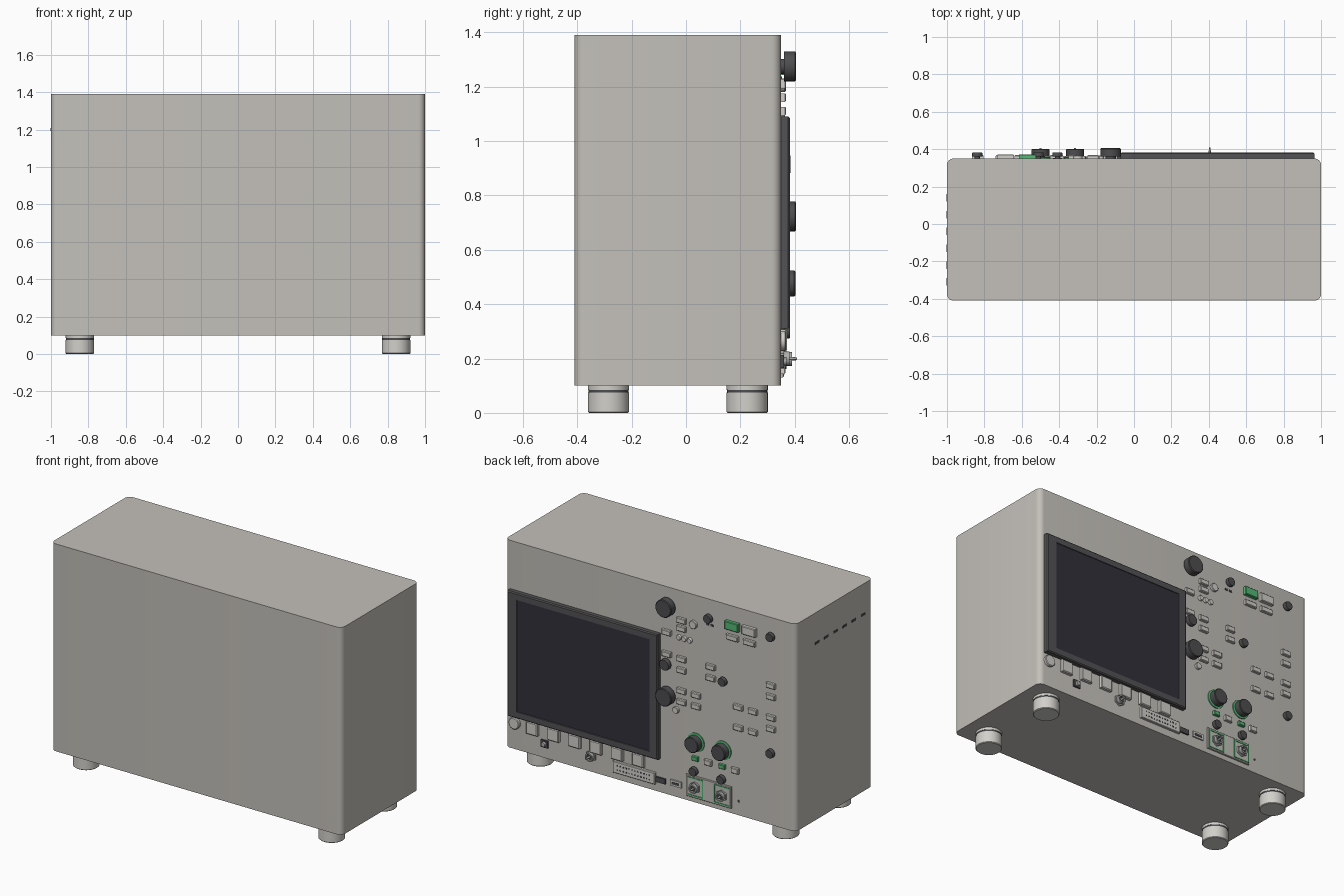
import bpy, bmesh, math
from mathutils import Matrix, Vector

cube = bpy.data.objects.get("Cube")
if cube:
    bpy.data.objects.remove(cube, do_unlink=True)

PANEL = 0.35                      # y of the control panel surface
TO_PANEL = Matrix.Rotation(-math.pi / 2, 4, "X")   # local z points out of the panel


def material(name, rgb):
    mat = bpy.data.materials.new(name)
    mat.use_nodes = True
    mat.diffuse_color = (*rgb, 1)
    mat.node_tree.nodes["Principled BSDF"].inputs["Base Color"].default_value = (*rgb, 1)
    return mat


CASE = material("warm grey case", (0.55, 0.53, 0.49))
KEY = material("pale key", (0.64, 0.63, 0.59))
KNOB = material("charcoal knob", (0.075, 0.075, 0.08))
FRAME = material("dark frame", (0.085, 0.085, 0.09))
SCREEN = material("screen black", (0.03, 0.03, 0.042))
GREEN = material("green", (0.09, 0.48, 0.18))
METAL = material("connector metal", (0.42, 0.42, 0.41))


def finish(name, bm, *mats):
    bmesh.ops.recalc_face_normals(bm, faces=bm.faces)
    mesh = bpy.data.meshes.new(name)
    bm.to_mesh(mesh)
    bm.free()
    for mat in mats:
        mesh.materials.append(mat)
    mesh.shade_smooth()
    mesh.set_sharp_from_angle(angle=math.radians(35))
    obj = bpy.data.objects.new(name, mesh)
    bpy.context.collection.objects.link(obj)
    return obj


def box_mesh(centre, size):
    bm = bmesh.new()
    bmesh.ops.create_cube(bm, size=1)
    bmesh.ops.scale(bm, vec=size, verts=bm.verts)
    bmesh.ops.translate(bm, vec=centre, verts=bm.verts)
    return bm


def plate(name, x, z, width, height, depth, mat, base=PANEL, bevel=0.0):
    """Block standing on the panel, with optionally softened front edges."""
    bm = box_mesh((x, base + depth / 2, z), (width, depth, height))
    if bevel:
        front = max(bm.faces, key=lambda f: f.calc_center_median().y)
        bmesh.ops.bevel(bm, geom=list(front.edges), offset=bevel, segments=1, affect="EDGES")
    return finish(name, bm, mat)


def turned(name, place, profile, mat, turn=TO_PANEL, sides=28):
    """Solid of revolution from (radius, height) points."""
    bm = bmesh.new()
    rings = []
    for radius, height in profile:
        ring = bmesh.ops.create_circle(bm, segments=sides, radius=radius)["verts"]
        bmesh.ops.translate(bm, vec=(0, 0, height), verts=ring)
        rings.append(ring)
    for low, high in zip(rings, rings[1:]):
        for i in range(sides):
            j = (i + 1) % sides
            bm.faces.new((low[i], low[j], high[j], high[i]))
    bm.faces.new(rings[0])
    bm.faces.new(rings[-1])
    bm.transform(Matrix.Translation(place) @ turn)
    return finish(name, bm, mat)


def disc(name, x, z, radius, depth, mat, base=PANEL):
    return turned(name, (x, base, z), [(radius, 0), (radius, depth * 0.8),
                                       (radius * 0.88, depth)], mat)


def knob(name, x, z, radius, depth):
    """Narrow neck under a wider cap."""
    return turned(name, (x, PANEL, z), [
        (radius * 0.5, 0), (radius * 0.5, 0.01), (radius, 0.01),
        (radius, depth - 0.004), (radius * 0.92, depth)], KNOB)


def coax(name, x, z, radius, base):
    """Coaxial socket: hex flange, barrel, dark mouth and pin."""
    turned(name + "_flange", (x, base, z), [(radius, 0), (radius, 0.01)], METAL, sides=6)
    turned(name + "_barrel", (x, base, z), [
        (radius * 0.72, 0), (radius * 0.72, 0.03), (radius * 0.5, 0.03),
        (radius * 0.5, 0.012)], METAL)
    disc(name + "_mouth", x, z, radius * 0.5, 0.02, KNOB, base)
    disc(name + "_pin", x, z, 0.006, 0.045, METAL, base)


# Case with rounded upright edges
bm = box_mesh((0, -0.03, 0.745), (2, 0.76, 1.29))
upright = [e for e in bm.edges if abs(e.verts[0].co.z - e.verts[1].co.z) > 0.5]
bmesh.ops.bevel(bm, geom=upright, offset=0.035, segments=6, profile=0.5, affect="EDGES")
finish("case", bm, CASE)

# Feet with a dark groove band
for side, x in (("right", -0.845), ("left", 0.845)):
    for end, y in (("front", -0.285), ("back", 0.225)):
        name = f"{end}_{side}_foot"
        turned(name, (x, y, 0), [(0.072, 0), (0.076, 0.004), (0.076, 0.075), (0.07, 0.075),
                                 (0.07, 0.085), (0.076, 0.085), (0.076, 0.102)],
               KEY, Matrix.Identity(4), 40)
        turned(name + "_band", (x, y, 0.075), [(0.074, 0), (0.074, 0.01)], KNOB,
               Matrix.Identity(4), 40)

# Vent slots on the right side
for i in range(6):
    finish(f"vent_slot_{i + 1}", box_mesh((-1, 0.14 - 0.09 * i, 1.2), (0.006, 0.04, 0.014)), KNOB)

# Display: bezel block with a recessed screen face
bm = box_mesh((0.447, 0.366, 0.7), (1.036, 0.032, 0.78))
front = max(bm.faces, key=lambda f: f.calc_center_median().y)
bmesh.ops.bevel(bm, geom=list(front.edges), offset=0.006, segments=1, affect="EDGES")
bm.faces.ensure_lookup_table()
front = max(bm.faces, key=lambda f: f.calc_center_median().y)
bmesh.ops.inset_region(bm, faces=[front], thickness=0.05)
for v in front.verts:
    if v.co.x < 0.4:
        v.co.x += 0.014
    else:
        v.co.x -= 0.024
bmesh.ops.inset_region(bm, faces=[front], thickness=0.002, depth=-0.004)
front.material_index = 1
finish("display", bm, FRAME, SCREEN)

# Knobs
for z in (1.275, 0.723):
    knob("large_knob", -0.125, z, 0.055, 0.055)
knob("medium_knob", -0.117, 0.915, 0.034, 0.035)
for x, z in ((-0.41, 1.277), (-0.838, 1.277), (-0.51, 0.912), (-0.838, 0.553),
             (-0.31, 0.3), (-0.5, 0.3)):
    knob("small_knob", x, z, 0.027, 0.032)

# Two input channels: ringed knob, select key, framed socket on a shared plate
plate("input_plate", -0.405, 0.198, 0.31, 0.135, 0.01, CASE, bevel=0.003)
for n, x in enumerate((-0.315, -0.5), 1):
    disc(f"channel_{n}_ring", x, 0.476, 0.058, 0.008, GREEN)
    knob(f"channel_{n}_knob", x, 0.476, 0.048, 0.052)
    plate(f"channel_{n}_key", x, 0.378, 0.042, 0.026, 0.018, GREEN, bevel=0.003)
    plate(f"channel_{n}_side_key", x - 0.088, 0.376, 0.05, 0.034, 0.018, KEY, bevel=0.004)
    for s in (-1, 1):
        plate(f"channel_{n}_border", x + s * 0.052, 0.198, 0.007, 0.115, 0.003, GREEN, 0.36)
        plate(f"channel_{n}_border", x, 0.198 + s * 0.054, 0.11, 0.007, 0.003, GREEN, 0.36)
    coax(f"channel_{n}_socket", x, 0.198, 0.036, 0.36)

# Push keys, given by column
columns = {
    -0.117: (1.11, 0.975),
    -0.22: (1.21, 1.16, 0.97, 0.9, 0.772, 0.703),
    -0.32: (0.772, 0.703),
    -0.42: (0.975, 0.906),
    -0.61: (0.775, 0.647),
    -0.71: (0.775, 0.647),
    -0.835: (0.97, 0.9, 0.77, 0.7),
}
for x, heights in columns.items():
    for z in heights:
        plate("push_key", x, z, 0.06, 0.032, 0.018, KEY, bevel=0.004)

# Run and stop keys with the wide keys under them
for name, x, mat in (("run_key", -0.57, GREEN), ("stop_key", -0.687, KEY)):
    plate(name, x, 1.27, 0.092, 0.052, 0.022, mat, bevel=0.004)
    plate(name + "_lower", x, 1.197, 0.082, 0.032, 0.018, KEY, bevel=0.004)

# Round keys and indicator marks
disc("round_key", -0.3, 1.206, 0.025, 0.016, KEY)
disc("round_key", -0.18, 0.643, 0.02, 0.016, KEY)
for i in range(3):
    disc("tiny_round_key", -0.2 - 0.037 * i, 1.1, 0.016, 0.014, KEY)
for x in (-0.395, -0.425):
    plate("knob_mark", x, 1.232, 0.018, 0.012, 0.004, KNOB)

# Power key and the row of soft keys under the display
disc("power_key", 0.93, 0.265, 0.036, 0.018, KEY)
for i in range(6):
    plate(f"soft_key_{i + 1}", 0.805 - 0.146 * i, 0.267, 0.078, 0.078, 0.022, KEY, bevel=0.005)

# Lower connectors
plate("probe_terminal", 0.725, 0.19, 0.048, 0.045, 0.01, KNOB)
disc("probe_terminal_post", 0.725, 0.19, 0.015, 0.022, METAL)
coax("auxiliary_socket", 0.405, 0.2, 0.036, PANEL)
disc("auxiliary_pin", 0.405, 0.2, 0.005, 0.058, METAL)
plate("digital_port", 0.105, 0.18, 0.29, 0.072, 0.016, KEY, bevel=0.003)
for row in (-1, 1):
    for i in range(12):
        plate("digital_port_hole", 0.105 + (i - 5.5) * 0.02, 0.18 + row * 0.013,
              0.008, 0.008, 0.002, KNOB, 0.366)
plate("data_port", -0.075, 0.177, 0.066, 0.032, 0.01, KNOB)
plate("data_socket", -0.18, 0.184, 0.074, 0.036, 0.01, KEY)
plate("data_socket_mouth", -0.18, 0.184, 0.05, 0.014, 0.003, KNOB, 0.36)
disc("pin_hole", -0.607, 0.187, 0.007, 0.003, KNOB)
